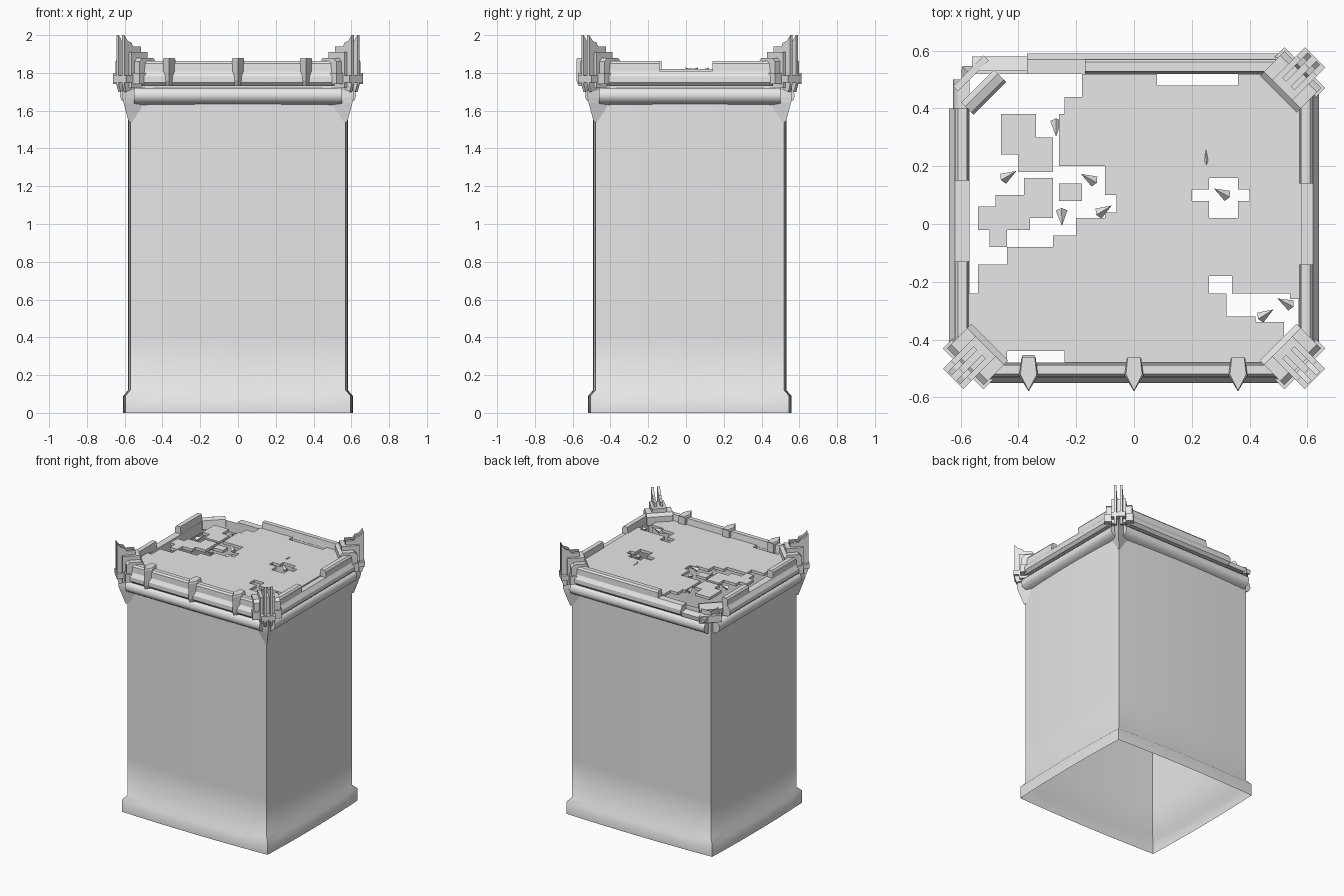
import bpy, bmesh, math
from mathutils import Vector, Matrix

cube = bpy.data.objects.get("Cube")
if cube:
    bpy.data.objects.remove(cube, do_unlink=True)

stone = bpy.data.materials.new("pale_grey_stone")
stone.use_nodes = True
stone.diffuse_color = (0.8, 0.8, 0.8, 1)
stone.node_tree.nodes["Principled BSDF"].inputs["Base Color"].default_value = (0.8, 0.8, 0.8, 1)

HX, HY, CY = 0.57, 0.5, 0.02
# Each side: outward normal, running direction, wall distance, half length
SIDES = {
    "front": (Vector((0, -1, 0)), Vector((1, 0, 0)), HY, HX),
    "back": (Vector((0, 1, 0)), Vector((1, 0, 0)), HY, HX),
    "right": (Vector((1, 0, 0)), Vector((0, 1, 0)), HX, HY),
    "left": (Vector((-1, 0, 0)), Vector((0, 1, 0)), HX, HY),
}


def finish(name, bm, smooth=None, fix=True):
    if fix:
        bmesh.ops.recalc_face_normals(bm, faces=bm.faces)
    mesh = bpy.data.meshes.new(name)
    bm.to_mesh(mesh)
    bm.free()
    obj = bpy.data.objects.new(name, mesh)
    bpy.context.collection.objects.link(obj)
    mesh.materials.append(stone)
    if smooth:
        bpy.ops.object.select_all(action="DESELECT")
        obj.select_set(True)
        bpy.context.view_layer.objects.active = obj
        bpy.ops.object.shade_smooth_by_angle(angle=math.radians(smooth))
    return obj


def loft(name, rings, caps=True, smooth=None):
    """Skin a row of equal closed rings of points."""
    bm = bmesh.new()
    loops = [[bm.verts.new(p) for p in ring] for ring in rings]
    n = len(loops[0])
    for a, b in zip(loops, loops[1:]):
        for i in range(n):
            j = (i + 1) % n
            bm.faces.new((a[i], a[j], b[j], b[i]))
    if caps:
        bm.faces.new(loops[0])
        bm.faces.new(loops[-1])
    return finish(name, bm, smooth)


def bar(name, side, start, end, profile, smooth=None):
    """Run an (out, z) profile along one wall."""
    n, t, h, _ = SIDES[side]
    centre = Vector((0, CY, 0))
    rings = [[centre + t * s + n * (h + o) + Vector((0, 0, z)) for o, z in profile]
             for s in (start, end)]
    return loft(name, rings, smooth=smooth)


def corner_plate(name, sx, sy, outline, v0, v1):
    """Plate drawn in the diagonal plane of a corner as (outward, z), thick along v."""
    c = Vector((sx * HX, CY + sy * HY, 0))
    u = Vector((sx, sy, 0)).normalized()
    v = Vector((-u.y, u.x, 0))
    loft(name, [[c + u * o + v * k + Vector((0, 0, z)) for o, z in outline] for k in (v0, v1)])


def rect(u0, u1, z0, z1):
    return [(u0, z0), (u1, z0), (u1, z1), (u0, z1)]


# Hollow tower shaft: slightly bowed walls with a flared foot
def wall_ring(grow, z, bow=0.012, steps=8):
    pts = []
    for side, way in (("front", 1), ("right", 1), ("back", -1), ("left", -1)):
        n, t, h, half = SIDES[side]
        for i in range(steps):
            k = way * (2 * i / steps - 1)
            out = h + grow + bow * (1 - k * k)
            pts.append(Vector((0, CY, z)) + n * out + t * k * (half + grow))
    return pts


loft("shaft", [wall_ring(g, z) for g, z in
               ((0.026, 0), (0.026, 0.09), (0, 0.12), (0, 0.4), (0, 1.0), (0, 1.8))],
     caps=False, smooth=60)

# Cornice roll and ledge around all four sides
CORNICE = [(0, 1.63), (0.025, 1.64), (0.048, 1.655), (0.056, 1.68),
           (0.05, 1.705), (0.035, 1.72), (0, 1.72)]
LEDGE = [(0, 1.73), (0.05, 1.73), (0.07, 1.75), (0.07, 1.78), (0.05, 1.81), (0, 1.81)]
for side, (n, t, h, half) in SIDES.items():
    bar(side + "_cornice", side, -half + 0.02, half - 0.02, CORNICE, 50)
    low, high = -half + 0.06, half - 0.06
    if side == "back":
        low += 0.14
    if side == "left":
        high -= 0.06
    bar(side + "_ledge", side, low, high, LEDGE)

# Raised parapet lengths, broken away in places
PARAPET = [(0, 1.8), (0.052, 1.8), (0.05, 1.85), (0.04, 1.862), (0.008, 1.862)]
for side, start, end in (("front", -0.5, 0.5), ("back", -0.17, 0.5),
                         ("right", -0.46, -0.16), ("right", 0.12, 0.44),
                         ("left", -0.46, -0.15), ("left", 0.13, 0.38)):
    bar(side + "_parapet", side, start, end, PARAPET)

# Three pointed studs on the front parapet
for x in (-0.365, 0, 0.36):
    outline = [(-0.025, -0.465), (0.025, -0.465), (0.033, -0.525), (0, -0.58), (-0.033, -0.525)]
    loft("front_stud", [[Vector((x + k * a, b + d, z)) for a, b in outline]
                        for z, k, d in ((1.73, 0.8, 0.012), (1.76, 1, 0), (1.87, 1, 0), (1.88, 0.85, 0.004))])

# Finial brackets on the three intact corners
FIN = [(-0.05, 1.73), (0.06, 1.7), (0.075, 1.74), (0.075, 2.0),
       (0.05, 1.97), (0.02, 1.96), (0.01, 1.94), (-0.05, 1.94)]
for sx, sy in ((1, -1), (-1, -1), (1, 1)):
    corner_plate("corner_ledge", sx, sy, rect(-0.07, 0.03, 1.74, 1.8), -0.1, 0.1)
    corner_plate("corner_band", sx, sy, rect(0, 0.08, 1.75, 1.785), -0.05, 0.05)
    corner_plate("corner_shoulder", sx, sy,
                 [(-0.1, 1.8), (0.02, 1.78), (0.02, 1.86), (0, 1.88), (-0.08, 1.88), (-0.1, 1.86)],
                 -0.09, 0.09)
    corner_plate("corner_block", sx, sy, rect(-0.08, 0.04, 1.72, 1.91), -0.05, 0.05)
    for v in (-0.03, 0.012):
        corner_plate("corner_fin", sx, sy, FIN, v, v + 0.018)
    # Pointed corbel below the bracket
    c, u = Vector((sx * HX, CY + sy * HY, 0)), Vector((sx, sy, 0)).normalized()
    v = Vector((-u.y, u.x, 0))
    loft("corner_corbel", [[c + v * w - u * w + Vector((0, 0, z)), c + u * d + Vector((0, 0, z)),
                            c - v * w - u * w + Vector((0, 0, z))]
                           for z, w, d in ((1.54, 0.008, 0.012), (1.64, 0.06, 0.05),
                                           (1.67, 0.065, 0.06), (1.74, 0.065, 0.06))])

# Loose trim at the broken corner
corner_plate("broken_trim", -1, 1,
             [(-0.11, 1.76), (-0.06, 1.75), (-0.05, 1.79), (-0.07, 1.83), (-0.1, 1.82)], -0.07, 0.09)
corner_plate("broken_ledge", -1, 1, rect(-0.015, 0.01, 1.72, 1.77), -0.08, 0.07)
bar("broken_back_ledge", "back", -0.56, -0.36, [(0.01, 1.74), (0.055, 1.73), (0.06, 1.76), (0.01, 1.77)])

# Roof slab with crumbled openings; later areas override earlier ones
AREAS = [  # x0, x1, y0, y1, solid
    (-0.6, -0.18, 0.38, 0.6, 0), (-0.6, -0.26, 0.1, 0.4, 0), (-0.28, -0.1, 0.02, 0.2, 0),
    (-0.12, -0.06, 0.04, 0.1, 0), (-0.6, -0.28, -0.08, 0.1, 0), (-0.6, -0.44, -0.14, 0, 0),
    (-0.6, -0.54, -0.24, 0, 0), (-0.28, -0.2, -0.04, 0.1, 0),
    (-0.24, -0.16, 0.38, 0.44, 1),
    (-0.46, -0.34, 0.24, 0.38, 1), (-0.4, -0.28, 0.18, 0.3, 1),
    (-0.54, -0.36, -0.02, 0.06, 1), (-0.5, -0.44, -0.08, 0, 1),
    (-0.48, -0.28, 0.02, 0.1, 1), (-0.38, -0.28, 0.08, 0.16, 1), (-0.26, -0.18, 0.08, 0.14, 1),
    (0.2, 0.4, 0.08, 0.12, 0), (0.26, 0.36, 0.02, 0.16, 0),
    (0.26, 0.34, -0.24, -0.18, 0), (0.32, 0.54, -0.32, -0.24, 0), (0.42, 0.58, -0.34, -0.26, 0),
    (0.52, 0.58, -0.42, -0.34, 0),
    (0.08, 0.36, 0.48, 0.6, 0), (-0.44, -0.24, -0.5, -0.44, 0),
]


def solid(p):
    keep = True
    for x0, x1, y0, y1, state in AREAS:
        if x0 < p.x < x1 and y0 < p.y < y1:
            keep = bool(state)
    return keep


bm = bmesh.new()
bmesh.ops.create_grid(bm, x_segments=58, y_segments=50, size=1,
                      matrix=Matrix.Translation((0, CY, 1.82)) @ Matrix.Diagonal((0.58, 0.5, 1, 1)))
gone = [f for f in bm.faces if not solid(f.calc_center_median())]
bmesh.ops.delete(bm, geom=gone, context="FACES")
roof = finish("roof", bm, fix=False)
slab = roof.modifiers.new("thickness", "SOLIDIFY")
slab.thickness = 0.02

# Stone splinters lying in the openings
for i, (x, y) in enumerate(((-0.27, 0.33), (-0.43, 0.17), (-0.16, 0.16), (-0.25, 0.02), (-0.1, 0.05),
                            (0.3, 0.11), (0.25, 0.23), (0.46, -0.31), (0.52, -0.27))):
    bm = bmesh.new()
    bmesh.ops.create_cone(bm, cap_ends=True, segments=4, radius1=0.02, radius2=0, depth=0.06,
                          matrix=Matrix.Translation((x, y, 1.815)) @ Matrix.Rotation(i * 2.1, 4, "Z")
                          @ Matrix.Rotation(1.1, 4, "X"))
    finish("splinter", bm)
